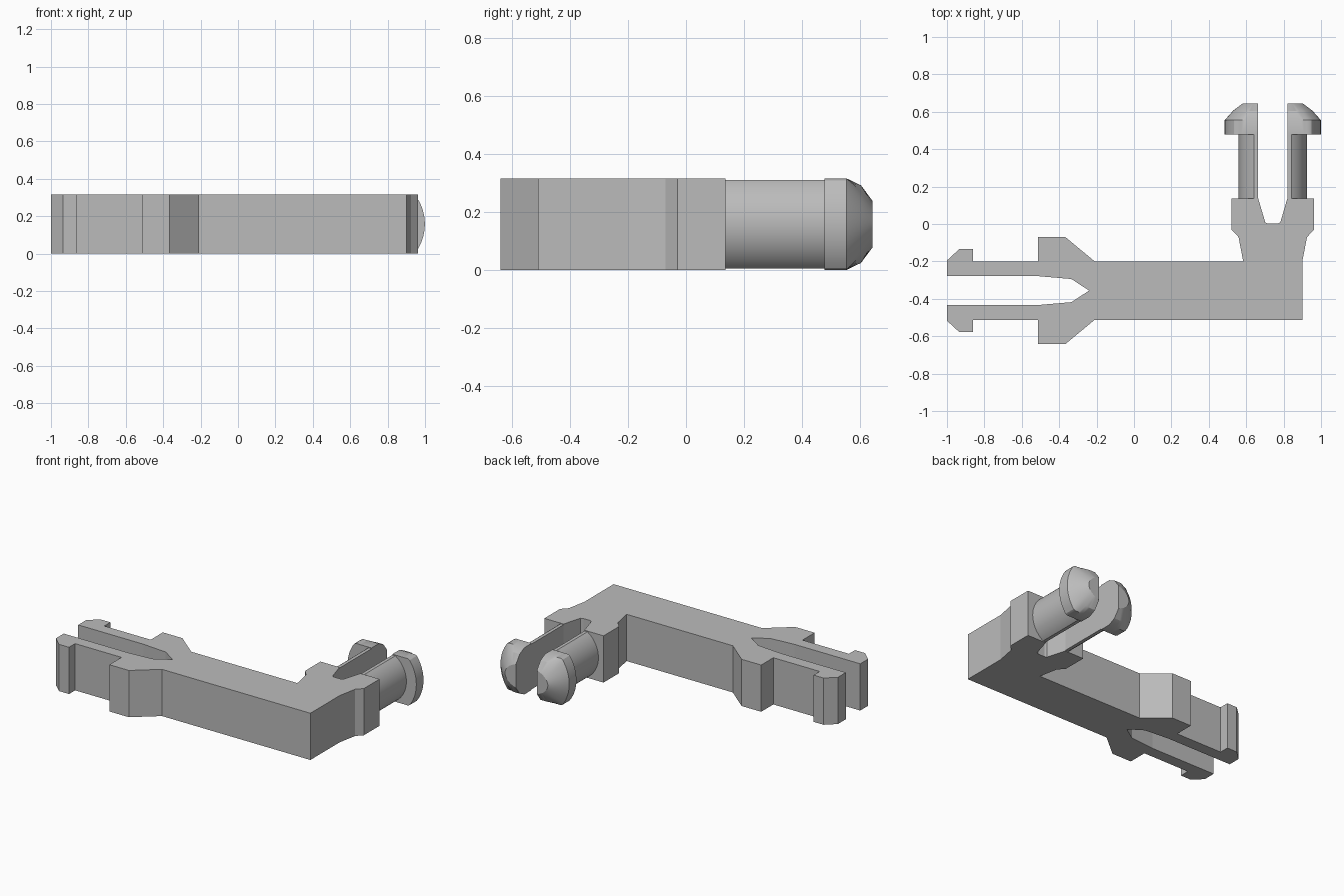
import bpy, bmesh
from math import acos, cos, sin

cube = bpy.data.objects.get("Cube")
if cube:
    bpy.data.objects.remove(cube)

grey = bpy.data.materials.new("plain grey")
grey.use_nodes = True
colour = (0.5, 0.5, 0.5, 1)
grey.diffuse_color = colour
grey.node_tree.nodes["Principled BSDF"].inputs["Base Color"].default_value = colour

HEIGHT = 0.316
MID = HEIGHT / 2
FORK_Y = -0.356     # centre line of the flat fork
PIN_X = 0.742       # centre line of the split pin
GAP = 0.078         # half the slot between the pin halves


def finish(name, bm, smooth=False):
    bmesh.ops.recalc_face_normals(bm, faces=bm.faces)
    mesh = bpy.data.meshes.new(name)
    bm.to_mesh(mesh)
    bm.free()
    mesh.materials.append(grey)
    obj = bpy.data.objects.new(name, mesh)
    bpy.context.collection.objects.link(obj)
    if smooth:
        bpy.ops.object.select_all(action='DESELECT')
        obj.select_set(True)
        bpy.context.view_layer.objects.active = obj
        bpy.ops.object.shade_smooth_by_angle(angle=0.5)
    return obj


# Bracket body: one flat outline with a fork at the left and a notched socket at the back
fork = [(-0.21, 0.156), (-0.367, 0.286), (-0.513, 0.286), (-0.513, 0.156),
        (-0.86, 0.156), (-0.86, 0.221), (-0.935, 0.221), (-1, 0.161),
        (-1, 0.077), (-0.51, 0.077), (-0.335, 0.062)]
socket = [(0.158, -0.2), (0.183, -0.07), (0.221, -0.03), (0.221, 0.137),
          (GAP, 0.137), (0.04, 0.008), (0.025, 0.002)]

outline = [(0.9, FORK_Y - 0.156)]
outline += [(PIN_X + x, y) for x, y in socket]
outline += [(PIN_X - x, y) for x, y in reversed(socket)]
outline += [(x, FORK_Y + y) for x, y in fork]
outline += [(-0.24, FORK_Y)]
outline += [(x, FORK_Y - y) for x, y in reversed(fork)]

bm = bmesh.new()
base = bm.faces.new([bm.verts.new((x, y, 0)) for x, y in outline])
top = bmesh.ops.extrude_face_region(bm, geom=[base])
bmesh.ops.translate(bm, vec=(0, 0, HEIGHT),
                    verts=[v for v in top["geom"] if isinstance(v, bmesh.types.BMVert)])
finish("bracket_body", bm)


def pin_half(name, side, rings, steps=32):
    """Loft round sections, cut by the slot and flattened above and below.
    Each ring is (y, half width, half height, flat limit)."""
    bm = bmesh.new()
    loops = []
    for y, a, b, limit in rings:
        start = acos(GAP / a)
        loop = []
        for i in range(steps + 1):
            t = start * (2 * i / steps - 1)
            z = max(-limit, min(limit, b * sin(t)))
            loop.append(bm.verts.new((PIN_X + side * a * cos(t), y, MID + z)))
        loops.append(loop)
    for lower, upper in zip(loops, loops[1:]):
        for i in range(steps + 1):
            j = (i + 1) % (steps + 1)
            bm.faces.new((lower[i], lower[j], upper[j], upper[i]))
    bm.faces.new(loops[0])
    bm.faces.new(loops[-1])
    finish(name, bm, smooth=True)


# Split pin: two rounded arms with barbed, bevelled heads
arm = [(0.125, 0.183, 0.183, 0.153), (0.48, 0.183, 0.183, 0.153)]
head = [(0.478, 0.257, 0.257, MID), (0.555, 0.257, 0.257, MID),
        (0.605, 0.213, 0.17, 0.134), (0.645, 0.16, 0.092, 0.08)]
for side, label in ((1, "left"), (-1, "right")):
    pin_half("pin_arm_" + label, side, arm)
    pin_half("pin_head_" + label, side, head)
